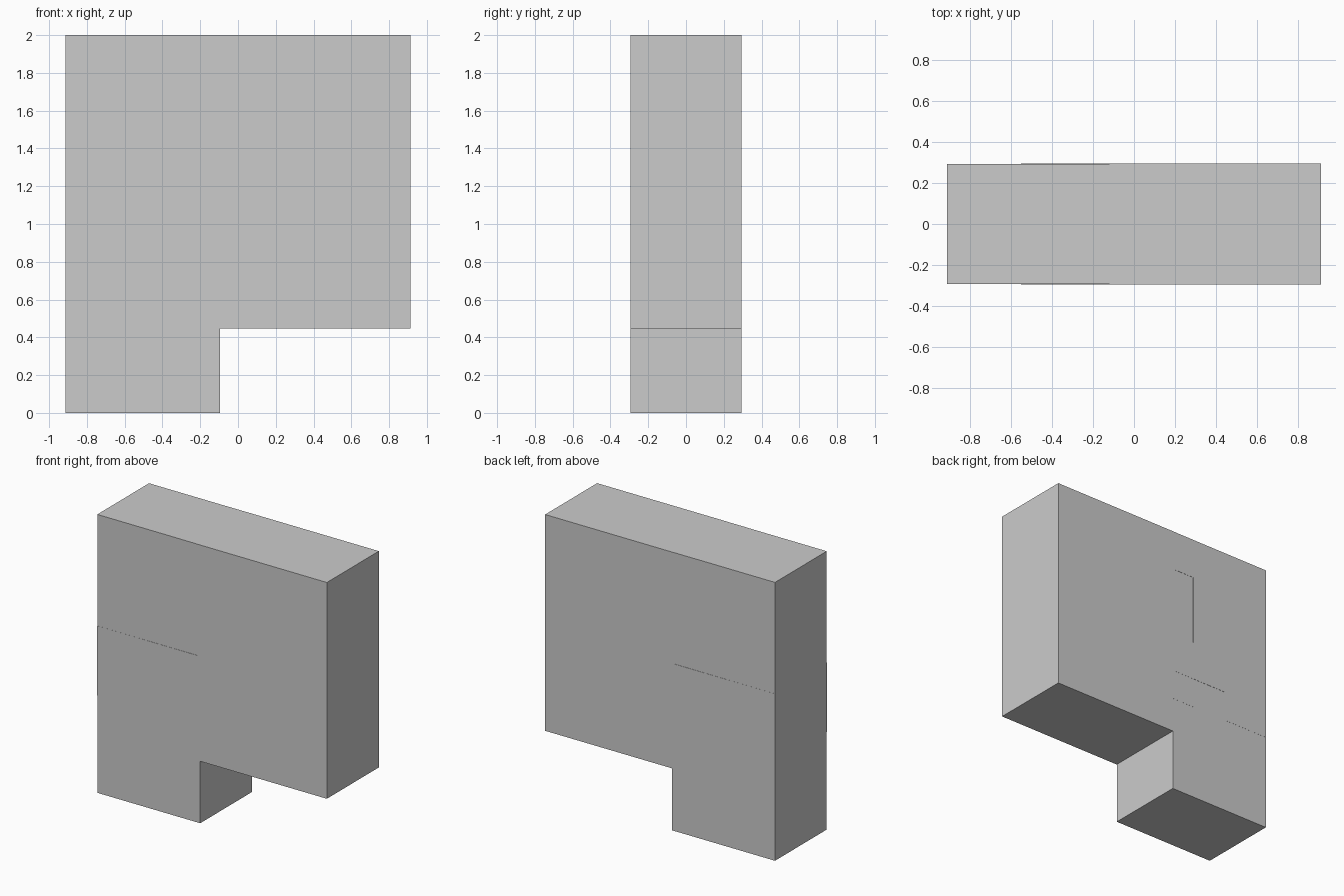
import bpy, bmesh

if "Cube" in bpy.data.objects:
    bpy.data.objects.remove(bpy.data.objects["Cube"])


def slab(name, outline, half_depth):
    """Extrude a closed front outline (x, z) symmetrically through y."""
    bm = bmesh.new()
    face = bm.faces.new([bm.verts.new((x, -half_depth, z)) for x, z in outline])
    new = bmesh.ops.extrude_face_region(bm, geom=[face])["geom"]
    verts = [g for g in new if isinstance(g, bmesh.types.BMVert)]
    bmesh.ops.translate(bm, verts=verts, vec=(0, 2 * half_depth, 0))
    bmesh.ops.recalc_face_normals(bm, faces=bm.faces)
    mesh = bpy.data.meshes.new(name)
    bm.to_mesh(mesh)
    bm.free()
    obj = bpy.data.objects.new(name, mesh)
    bpy.context.collection.objects.link(obj)
    return obj


def rect(x0, x1, z0, z1):
    return [(x0, z0), (x1, z0), (x1, z1), (x0, z1)]


L, R, STEP = -0.913, 0.913, -0.095

# large right block with an arm reaching left
slab("main_block", [(-0.119, 2), (R, 2), (R, 0.446), (STEP, 0.446),
                    (STEP, 0.918), (-0.553, 0.918), (-0.553, 1.2),
                    (-0.119, 1.2)], 0.295)

# lower left leg with a raised tab
slab("lower_leg", [(L, 0), (STEP, 0), (STEP, 0.70), (-0.283, 0.70),
                   (-0.283, 0.918), (-0.553, 0.918), (-0.553, 0.70),
                   (L, 0.70)], 0.2935)

# infill blocks, each a hair different in depth so the seams show
for name, box, depth in [
    ("upper_left_block", (L, -0.275, 1.2, 2), 0.2935),
    ("upper_strip", (-0.275, -0.119, 1.707, 2), 0.2942),
    ("middle_strip", (-0.275, -0.119, 1.2, 1.707), 0.2928),
    ("side_block", (L, -0.553, 0.70, 1.2), 0.2942),
    ("small_block", (-0.283, STEP, 0.70, 0.918), 0.2942),
]:
    slab(name, rect(*box), depth)
